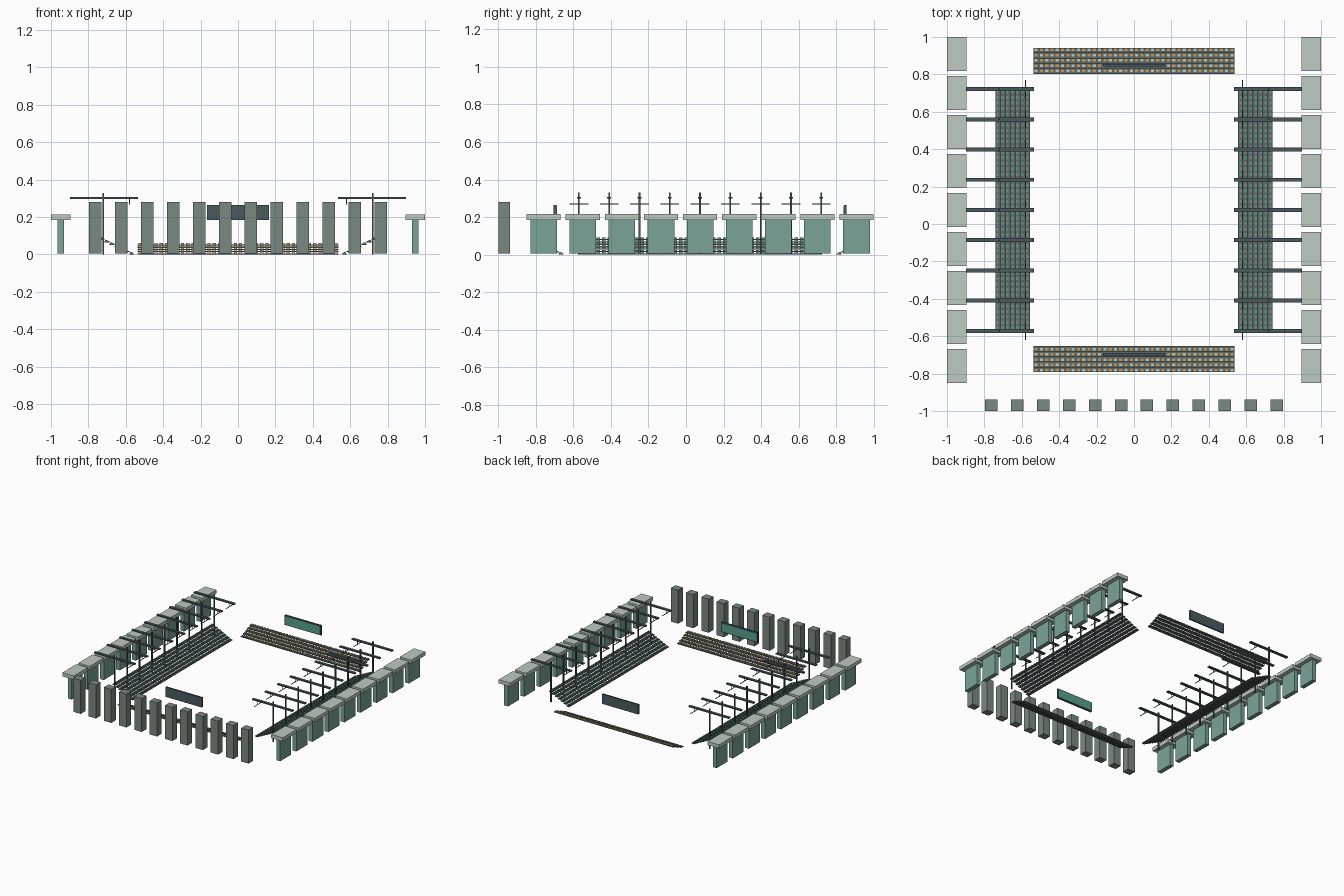
import bpy, bmesh
from mathutils import Matrix

cube = bpy.data.objects.get("Cube")
if cube:
    bpy.data.objects.remove(cube, do_unlink=True)


def material(name, r, g, b):
    lin = [((c / 255 + 0.055) / 1.055) ** 2.4 for c in (r, g, b)] + [1.0]
    m = bpy.data.materials.new(name)
    m.use_nodes = True
    m.diffuse_color = lin
    m.node_tree.nodes["Principled BSDF"].inputs["Base Color"].default_value = lin
    return m


stone = material("grey stone", 122, 136, 129)
pale = material("pale concrete", 190, 203, 193)
teal = material("muted teal", 122, 164, 151)
steel = material("dark steel", 74, 91, 95)
plank = material("plank grey", 92, 105, 104)
screen = material("screen teal", 88, 160, 145)
green = material("green seat", 92, 152, 137)
orange = material("orange seat", 215, 152, 66)

MID = 0.075  # centre of the pitch along y


def box(bm, centre, size, mat=0):
    mtx = Matrix.Translation(centre) @ Matrix.Diagonal((*size, 1))
    made = bmesh.ops.create_cube(bm, size=1, matrix=mtx)
    for f in {f for v in made["verts"] for f in v.link_faces}:
        f.material_index = mat


def finish(name, bm, mats):
    mesh = bpy.data.meshes.new(name)
    bm.to_mesh(mesh)
    bm.free()
    for m in mats:
        mesh.materials.append(m)
    ob = bpy.data.objects.new(name, mesh)
    bpy.context.collection.objects.link(ob)
    return ob


def terrace(name, length, depth, height, rows, seats, mats):
    """Stepped planks with seats, rising along local +x."""
    bm = bmesh.new()
    pitch, rise = depth / rows, height / rows
    for r in range(rows):
        x, z = (r + 0.5) * pitch, 0.003 + r * rise
        box(bm, (x, 0, z), (pitch, length, 0.006))
        for s in range(seats):
            y = ((s + 0.5) / seats - 0.5) * length
            box(bm, (x + 0.003, y, z + 0.006),
                (pitch * 0.5, length / seats * 0.6, 0.007), 1 + (r + s) % 2)
    return finish(name, bm, mats)


# Row of entrance pillars
bm = bmesh.new()
for i in range(12):
    box(bm, ((i - 5.5) * 0.1386, -0.969, 0.143), (0.067, 0.06, 0.275))
finish("entrance_pillars", bm, [stone])

for side, sx in (("left", 1), ("right", -1)):
    # Outer blocks with overhanging slabs
    bm = bmesh.new()
    for i in range(9):
        y = MID + (i - 4) * 0.2085
        box(bm, (sx * 0.947, y, 0.096), (0.035, 0.142, 0.18), 0)
        box(bm, (sx * 0.948, y, 0.2), (0.104, 0.182, 0.03), 1)
    finish(side + "_outer_blocks", bm, [teal, pale])

    # Masts, roof beams and hanging light bars
    bm = bmesh.new()
    for i in range(9):
        y = MID + (i - 4) * 0.1615
        box(bm, (sx * 0.72, y, 0.165), (0.009, 0.009, 0.33))
        box(bm, (sx * 0.717, y, 0.303), (0.365, 0.021, 0.01))
        box(bm, (sx * 0.58, y, 0.27), (0.004, 0.1, 0.004))
        box(bm, (sx * 0.58, y, 0.285), (0.003, 0.003, 0.03))
    finish(side + "_roof_frames", bm, [steel])

    # Long seating terrace
    ob = terrace(side + "_terrace", 1.29, 0.185, 0.091, 7, 44, [plank, green, stone])
    ob.location = (sx * 0.555, MID, 0)
    ob.rotation_euler.z = 0 if sx > 0 else 3.14159

for end, sy in (("back", 1), ("front", -1)):
    # Short seating terrace
    ob = terrace(end + "_terrace", 1.075, 0.14, 0.06, 5, 38, [plank, orange, pale])
    ob.location = (0, MID + sy * 0.727, 0)
    ob.rotation_euler.z = sy * 1.5708

    # Scoreboard with a screen facing the pitch
    bm = bmesh.new()
    y = MID + sy * 0.773
    box(bm, (0, y, 0.225), (0.33, 0.014, 0.08), 0)
    box(bm, (0, y - sy * 0.008, 0.225), (0.316, 0.003, 0.068), 1)
    finish(end + "_scoreboard", bm, [steel, screen])
